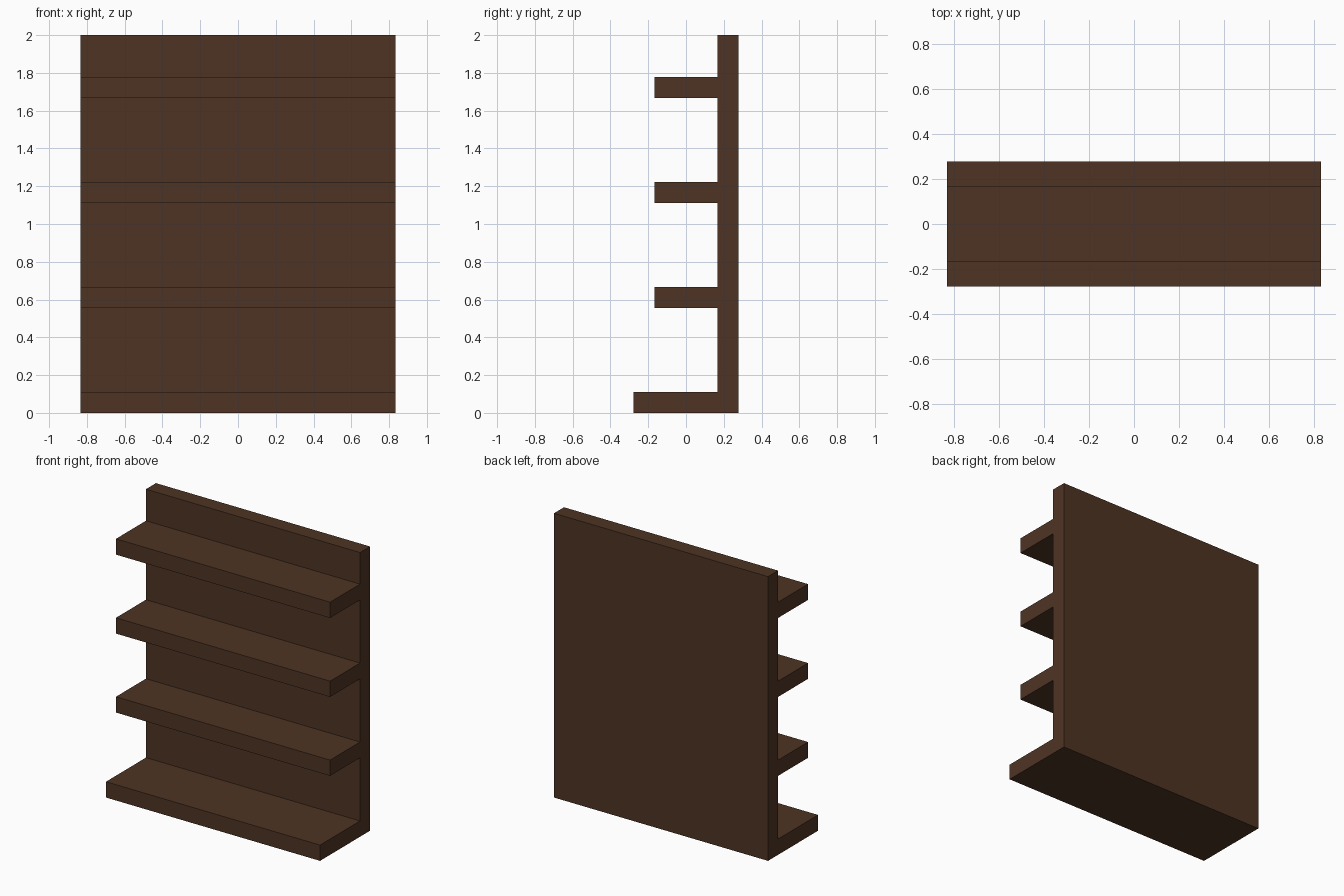
import bpy
import bmesh

if "Cube" in bpy.data.objects:
    bpy.data.objects.remove(bpy.data.objects["Cube"])

U = 1 / 9                      # board thickness
HALF_W = 7.5 * U               # half of the shelf width
BACK, PANEL, SHELF, BASE = 2.5 * U, 1.5 * U, -1.5 * U, -2.5 * U

wood = bpy.data.materials.new("dark brown wood")
wood.diffuse_color = (0.0762, 0.0343, 0.0176, 1)
wood.use_nodes = True
wood.node_tree.nodes["Principled BSDF"].inputs["Base Color"].default_value = wood.diffuse_color

# Side profile (y, z): back panel, deep base board, three shelves
profile = [(BACK, 2.0), (BACK, 0), (BASE, 0), (BASE, U), (PANEL, U)]
for i in (5, 10, 15):
    z = i * U
    profile += [(PANEL, z), (SHELF, z), (SHELF, z + U), (PANEL, z + U)]
profile.append((PANEL, 2.0))

# Extrude the profile across the full width
bm = bmesh.new()
side = bm.faces.new([bm.verts.new((-HALF_W, y, z)) for y, z in profile])
ext = bmesh.ops.extrude_face_region(bm, geom=[side])
verts = [g for g in ext["geom"] if isinstance(g, bmesh.types.BMVert)]
bmesh.ops.translate(bm, verts=verts, vec=(2 * HALF_W, 0, 0))
bmesh.ops.recalc_face_normals(bm, faces=bm.faces)

mesh = bpy.data.meshes.new("shelf_unit")
bm.to_mesh(mesh)
bm.free()
mesh.materials.append(wood)
bpy.context.collection.objects.link(bpy.data.objects.new("shelf_unit", mesh))
